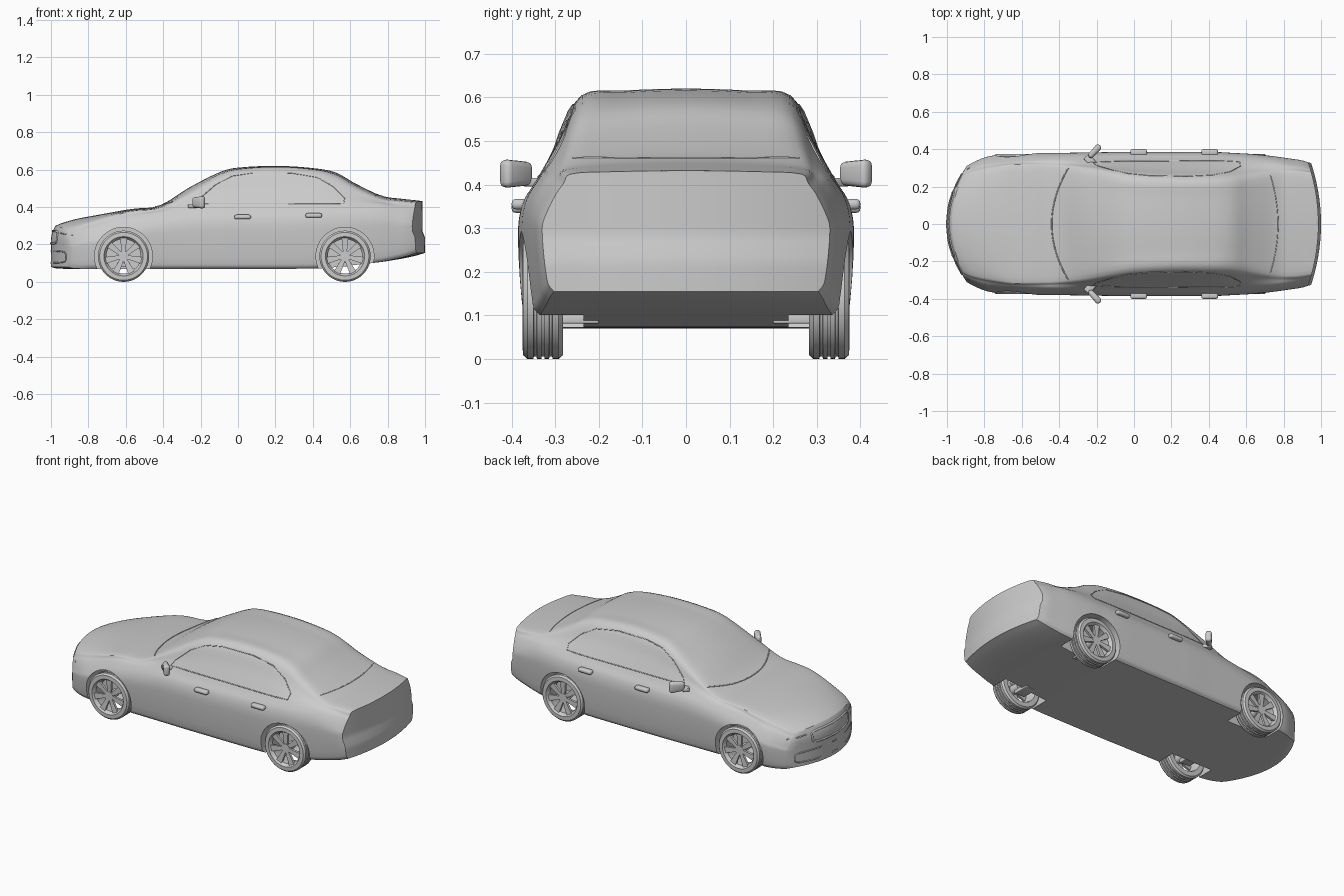
import bpy, bmesh, math
from mathutils import Vector, Matrix
from mathutils.bvhtree import BVHTree

if "Cube" in bpy.data.objects:
    bpy.data.objects.remove(bpy.data.objects["Cube"])

grey = bpy.data.materials.new("plain grey")
grey.use_nodes = True
grey.diffuse_color = (0.6, 0.6, 0.6, 1)
grey.node_tree.nodes["Principled BSDF"].inputs["Base Color"].default_value = (0.6, 0.6, 0.6, 1)


def add(name, data, loc=(0, 0, 0), rot=0):
    ob = bpy.data.objects.new(name, data)
    bpy.context.collection.objects.link(ob)
    ob.location, ob.rotation_euler.z = loc, rot
    if not data.materials:
        data.materials.append(grey)
    return ob


def to_mesh(bm, name):
    bmesh.ops.recalc_face_normals(bm, faces=bm.faces)
    me = bpy.data.meshes.new(name)
    bm.to_mesh(me)
    bm.free()
    return me


def activate(ob):
    bpy.ops.object.select_all(action='DESELECT')
    ob.select_set(True)
    bpy.context.view_layer.objects.active = ob


def smooth(ob, degrees=32):
    activate(ob)
    bpy.ops.object.shade_smooth_by_angle(angle=math.radians(degrees))


def clamp(t):
    return max(0.0, min(1.0, t))


def spline(pts, us, n):
    """Smooth curve through pts at parameters us, n samples per span."""
    pts = [Vector(p) for p in pts]
    last = len(pts) - 1
    def tangent(i):
        a, b = max(i - 1, 0), min(i + 1, last)
        return (pts[b] - pts[a]) / (us[b] - us[a])
    out = []
    for i in range(last):
        h = us[i + 1] - us[i]
        for k in range(n):
            t = k / n
            s = t * t * (3 - 2 * t)
            out.append(pts[i] * (1 - s) + pts[i + 1] * s
                       + tangent(i) * h * t * (1 - t) ** 2 - tangent(i + 1) * h * t * t * (1 - t))
    return out + [pts[-1]]


# Body stations: x, floor z, half width, shoulder z, edge half width, edge z, crown z
stations = [
    (-1.00, .08, .31, .25, .25, .28, .30),
    (-.97, .072, .33, .262, .27, .295, .315),
    (-.90, .07, .357, .28, .285, .318, .337),
    (-.80, .07, .369, .30, .30, .342, .355),
    (-.70, .07, .373, .325, .31, .36, .371),
    (-.55, .07, .378, .35, .31, .38, .392),
    (-.42, .07, .38, .37, .305, .395, .408),
    (-.26, .07, .382, .39, .29, .475, .505),
    (-.09, .07, .385, .395, .262, .567, .59),
    (.00, .07, .385, .397, .25, .592, .611),
    (.22, .07, .385, .40, .238, .605, .62),
    (.43, .072, .385, .405, .238, .588, .605),
    (.53, .08, .38, .408, .24, .56, .582),
    (.62, .09, .375, .41, .25, .51, .53),
    (.77, .107, .36, .41, .27, .445, .46),
    (.88, .125, .348, .395, .275, .432, .444),
    (.95, .14, .34, .385, .27, .427, .437),
    (1.00, .155, .33, .38, .265, .424, .432)]


def section(st):
    x, zb, w, zs, we, ze, zt = st
    ws = .9 * w
    half = [(.92 * w, zb), (.965 * w, zb + .025), (w, zb + .62 * (zs - zb)), (.975 * w, zs - .05),
            (ws, zs), ((ws + we) / 2, (zs + ze) / 2), (we, ze), (.6 * we, ze + .7 * (zt - ze))]
    full = half + [(0, zt)] + [(-y, z) for y, z in reversed(half)]
    us = [0]
    for a, b in zip(full, full[1:]):
        us.append(us[-1] + math.sqrt(math.dist(a, b)))
    return [tuple(p) for p in spline(full, us, 4)]


def place(x, y, z):
    """Curve the nose and tail in plan, round the nose, step the rear bumper."""
    f, g = clamp((-.6 - x) / .4), clamp((x - .75) / .25)
    dx = f * (1.1 * y * y + 3.7 * max(z - .22, 0) ** 2)
    dx -= g * .5 * y * y + g ** 4 * .014 * clamp((z - .25) / .02)
    return x + dx, y, z


# Body shell: lofted sections with a flat floor and curved end caps
COLS = 14
bm = bmesh.new()


def across(a, b):
    return [tuple(Vector(a).lerp(Vector(b), j / COLS)) for j in range(COLS + 1)]


def grid(rows, wrap=False):
    vs = [[bm.verts.new(p) for p in r] for r in rows]
    for r, s in zip(vs, vs[1:]):
        for j in range(len(r) if wrap else len(r) - 1):
            k = (j + 1) % len(r)
            bm.faces.new((r[j], r[k], s[k], s[j]))


rings = []
for st in spline(stations, [s[0] for s in stations], 4):
    sec = section(st)
    rings.append((st[0], sec))
grid([[place(x, y, z) for y, z in sec + across(sec[-1], sec[0])[1:-1]] for x, sec in rings], True)
for x, sec in (rings[0], rings[-1]):
    mid = len(sec) // 2
    grid([[place(x, y, z) for y, z in across(sec[i], sec[-1 - i])] for i in range(mid + 1)])
bmesh.ops.remove_doubles(bm, verts=bm.verts, dist=.0002)
bmesh.ops.dissolve_degenerate(bm, edges=bm.edges, dist=.0001)
bmesh.ops.recalc_face_normals(bm, faces=bm.faces)
surface = BVHTree.FromBMesh(bm)
body = add("body", to_mesh(bm, "body"))

# Wheel arches
AXLES = (("front", -.612), ("rear", .572))
for _, x in AXLES:
    for side in (-1, 1):
        bm = bmesh.new()
        bmesh.ops.create_cone(bm, cap_ends=True, segments=48, radius1=.155, radius2=.155, depth=.3,
                              matrix=Matrix.Translation((x, side * .385, .137)) @ Matrix.Rotation(math.pi / 2, 4, 'X'))
        cutter = add("arch_cutter", to_mesh(bm, "arch_cutter"))
        cutter.hide_render = True
        mod = body.modifiers.new("arch", 'BOOLEAN')
        mod.operation, mod.object, mod.solver = 'DIFFERENCE', cutter, 'EXACT'
        activate(body)
        bpy.ops.object.modifier_apply(modifier=mod.name)
        bpy.data.objects.remove(cutter)
smooth(body)

# Wheel: turned tyre with tread grooves, spokes and hub
R = .137
profile = [(.098, -.036), (.105, -.047), (.128, -.046), (R, -.036)]
for y in (-.018, 0, .018):
    profile += [(R, y - .004), (R - .006, y - .003), (R - .006, y + .003), (R, y + .004)]
profile += [(R, .036), (.128, .046), (.1, .046), (.094, .03), (.092, -.028)]
bm = bmesh.new()
vs = [bm.verts.new((r, y, 0)) for r, y in profile]
es = [bm.edges.new((vs[i - 1], vs[i])) for i in range(len(vs))]
bmesh.ops.spin(bm, geom=vs + es, cent=(0, 0, 0), axis=(0, 1, 0), angle=math.tau, steps=44)
bmesh.ops.remove_doubles(bm, verts=bm.verts, dist=.0002)
SPOKES = 7
for k in range(SPOKES):
    spoke = bmesh.ops.create_cube(bm, size=1)["verts"]
    for v in spoke:
        outer = v.co.z > 0
        v.co = (v.co.x * (.036 if outer else .02), v.co.y * .014 - (.03 if outer else .026), .097 if outer else .018)
    bmesh.ops.rotate(bm, verts=spoke, matrix=Matrix.Rotation(k * math.tau / SPOKES, 3, 'Y'))
bmesh.ops.create_cone(bm, cap_ends=True, segments=24, radius1=.022, radius2=.028, depth=.07,
                      matrix=Matrix.Rotation(math.pi / 2, 4, 'X'))
wheel = to_mesh(bm, "wheel")


def box(name, size, loc, rot=0, bevel=.008, taper=1):
    bm = bmesh.new()
    for v in bmesh.ops.create_cube(bm, size=1)["verts"]:
        v.co = [c * s * (taper if v.co.x < 0 else 1) for c, s in zip(v.co, size)]
    bmesh.ops.bevel(bm, geom=bm.edges[:], offset=bevel, segments=3, profile=.5, affect='EDGES')
    ob = add(name, to_mesh(bm, name), loc, rot)
    smooth(ob)
    return ob


for end, x in AXLES:
    for side, tag in ((-1, "near"), (1, "far")):
        smooth(add(f"{end}_wheel_{tag}", wheel, (x, side * .328, R), 0 if side < 0 else math.pi))
        box(f"{end}_axle_{tag}", (.07, .1, .022), (x, side * .25, .092), bevel=.004)


# Trim lines laid on the body
def trim(name, pts, direction, closed=True, width=.0035):
    d = Vector(direction)
    hits = [surface.ray_cast(Vector(p) - d * 2, d)[0] for p in pts]
    hits = [h for h in hits if h]
    cu = bpy.data.curves.new(name, 'CURVE')
    cu.dimensions, cu.bevel_depth, cu.bevel_resolution = '3D', width, 1
    sp = cu.splines.new('POLY')
    sp.points.add(len(hits) - 1)
    for p, h in zip(sp.points, hits):
        p.co = (*h, 1)
    sp.use_cyclic_u = closed
    add(name, cu)


def rounded(hw, z0, z1, power=.35, n=48):
    """Rounded slot outline across the nose."""
    def bulge(t):
        return math.copysign(abs(t) ** power, t)
    angles = [math.tau * k / n for k in range(n)]
    return [(0, hw * bulge(math.cos(a)), (z0 + z1) / 2 + (z1 - z0) / 2 * bulge(math.sin(a))) for a in angles]


window = [(-.22, .418), (-.20, .45), (-.12, .52), (-.03, .567), (.08, .583), (.28, .583), (.42, .56),
          (.51, .51), (.57, .45), (.565, .42)]
window += [(.565 - .785 * k / 12, .418) for k in range(1, 12)]
for side, tag in ((-1, "near"), (1, "far")):
    trim(f"window_trim_{tag}", [(x, 0, z) for x, z in window], (0, -side, 0), width=.0025)
    trim(f"headlight_{tag}", [(0, side * (.2 + .1 * t), .262 - .012 * t) for t in (0, .3, .6, 1)], (1, 0, 0), False)
    # Door handles and mirrors
    for end, x, z in (("front", .025, .347), ("rear", .405, .355)):
        box(f"{end}_handle_{tag}", (.088, .034, .024), (x, side * .383, z), bevel=.01)
    box(f"mirror_{tag}", (.095, .036, .066), (-.214, side * .385, .425), side * math.radians(48), .014, .8)
    box(f"mirror_stalk_{tag}", (.04, .06, .02), (-.235, side * .34, .405), side * math.radians(40), .005)

trim("grille_frame", rounded(.17, .205, .272), (1, 0, 0), width=.006)
trim("lower_grille_frame", rounded(.27, .102, .165), (1, 0, 0), width=.004)
trim("windscreen_base", [(-.44 + 1.0 * y * y, y, 0) for y in [.3 * k / 8 for k in range(-8, 9)]], (0, 0, -1), False)
trim("rear_window_base", [(.77 - .6 * y * y, y, 0) for y in [.26 * k / 8 for k in range(-8, 9)]], (0, 0, -1), False, .0025)
